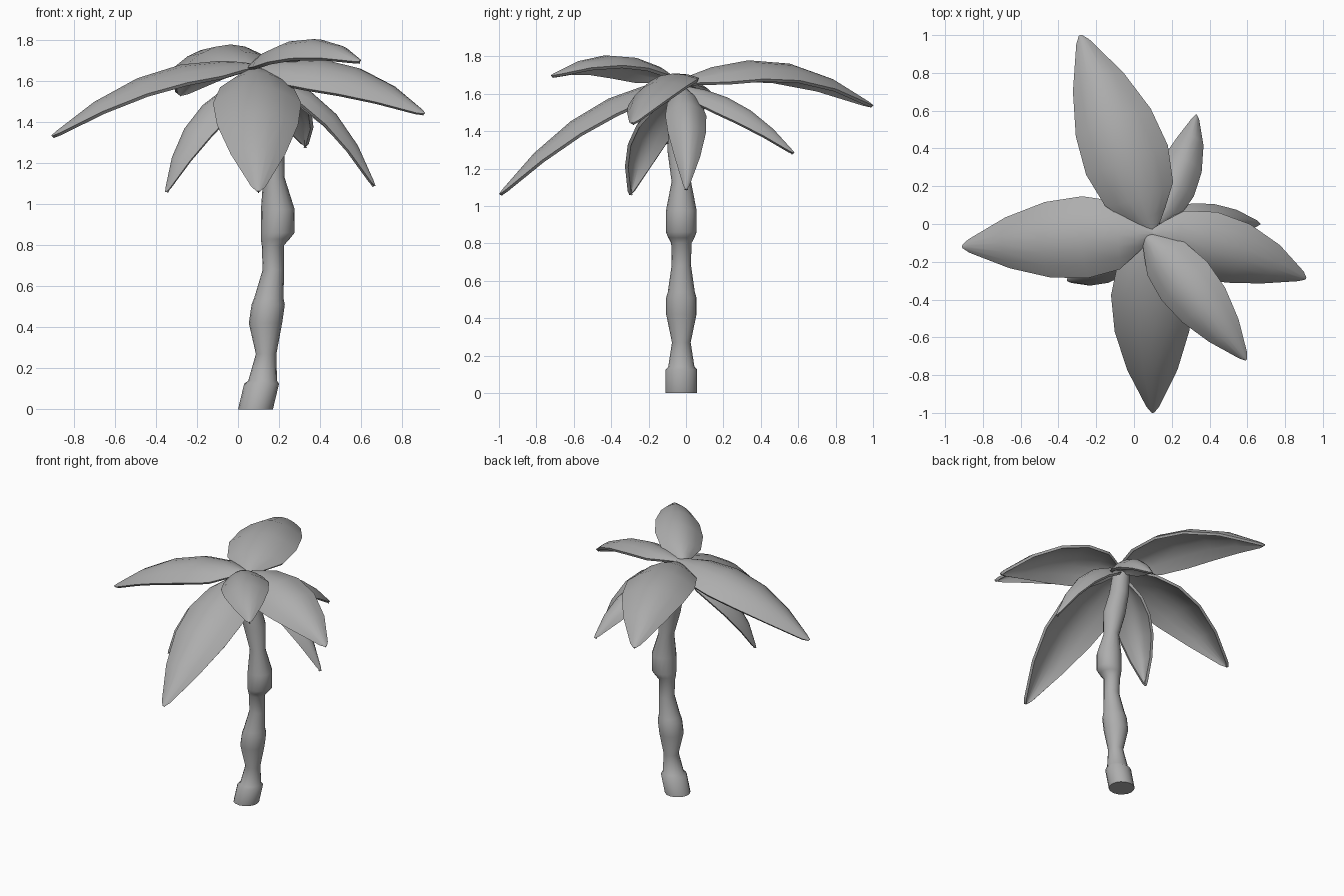
import bpy, bmesh, math
from mathutils import Vector, Matrix

if "Cube" in bpy.data.objects:
    bpy.data.objects.remove(bpy.data.objects["Cube"])

grey = bpy.data.materials.new("dark_grey")
grey.diffuse_color = (.42, .42, .42, 1)
grey.use_nodes = True
grey.node_tree.nodes["Principled BSDF"].inputs["Base Color"].default_value = grey.diffuse_color


def make_object(name, bm, angle):
    bmesh.ops.recalc_face_normals(bm, faces=bm.faces)
    mesh = bpy.data.meshes.new(name)
    bm.to_mesh(mesh)
    bm.free()
    mesh.materials.append(grey)
    obj = bpy.data.objects.new(name, mesh)
    bpy.context.collection.objects.link(obj)
    bpy.ops.object.select_all(action='DESELECT')
    obj.select_set(True)
    bpy.context.view_layer.objects.active = obj
    bpy.ops.object.shade_smooth_by_angle(angle=math.radians(angle))
    return obj


# Trunk: stacked bulging rings along a gentle bend (x, z, radius)
RINGS = [(.085, 0, .085), (.115, .125, .085), (.12, .14, .07), (.137, .27, .05),
         (.134, .42, .081), (.147, .51, .081), (.15, .54, .072), (.172, .68, .052),
         (.17, .8, .054), (.181, .83, .07), (.193, .86, .082), (.194, .975, .082),
         (.175, 1.13, .052), (.15, 1.3, .075), (.11, 1.46, .066), (.085, 1.66, .055)]
SIDES = 16
bm = bmesh.new()
loops = []
for x, z, r in RINGS:
    loops.append([bm.verts.new((x + r * math.cos(a), -.025 + r * math.sin(a), z))
                  for a in (2 * math.pi * i / SIDES for i in range(SIDES))])
for lo, hi in zip(loops, loops[1:]):
    for i in range(SIDES):
        j = (i + 1) % SIDES
        bm.faces.new((lo[i], lo[j], hi[j], hi[i]))
bm.faces.new(loops[0][::-1])
bm.faces.new(loops[-1])
make_object("trunk", bm, 65)

# Leaf outline: (position along spine, share of full width)
OUTLINE = [(0, .1), (.08, .46), (.18, .83), (.37, 1), (.58, .92), (.79, .62), (.975, .16), (1, .04)]
ACROSS = [-1, -.67, -.33, 0, .33, .67, 1]


def leaf(name, base, mid, tip, width, droop, roll=0):
    p0, m, p2 = Vector(base), Vector(mid), Vector(tip)
    p1 = 2 * m - (p0 + p2) / 2
    bm = bmesh.new()
    rows = []
    for t, share in OUTLINE:
        p = p0 * (1 - t) ** 2 + p1 * 2 * t * (1 - t) + p2 * t * t
        tangent = ((p1 - p0) * (1 - t) + (p2 - p1) * t).normalized()
        side = tangent.cross(Vector((0, 0, 1))).normalized()
        side = Matrix.Rotation(math.radians(roll), 3, tangent) @ side
        normal = side.cross(tangent)
        rows.append([bm.verts.new(p + side * u * share * width / 2
                                  - normal * droop * share * u * u) for u in ACROSS])
    for a, b in zip(rows, rows[1:]):
        for i in range(len(ACROSS) - 1):
            bm.faces.new((a[i], a[i + 1], b[i + 1], b[i]))
    bmesh.ops.recalc_face_normals(bm, faces=bm.faces)
    if sum(f.normal.z for f in bm.faces) < 0:
        bmesh.ops.reverse_faces(bm, faces=bm.faces)
    # Thin shell below the upper surface
    top = list(bm.faces)
    bm.normal_update()
    copy = bmesh.ops.duplicate(bm, geom=top)
    vmap = copy["vert_map"]
    rim = [e for e in bm.edges if e.is_boundary and e.link_faces[0] in top]
    shift = {v: v.normal * .018 for row in rows for v in row}
    for v, d in shift.items():
        vmap[v].co = v.co - d
    for e in rim:
        a, b = e.verts
        bm.faces.new((a, b, vmap[b], vmap[a]))
    make_object(name, bm, 40)


# Upper crown of long leaves
leaf("leaf_back", (.1, -.05, 1.66), (-.085, .47, 1.775), (-.285, 1.0, 1.54), .46, .10)
leaf("leaf_left", (.1, -.05, 1.68), (-.41, -.08, 1.645), (-.91, -.12, 1.335), .435, .09)
leaf("leaf_front", (.09, -.04, 1.67), (.095, -.54, 1.505), (.1, -1.0, 1.065), .43, .09)
leaf("leaf_front_right", (.05, -.05, 1.67), (.32, -.385, 1.805), (.595, -.72, 1.70), .32, .08, 8)
leaf("leaf_right", (.07, -.06, 1.67), (.5, -.165, 1.675), (.91, -.29, 1.445), .38, .08, 18)

# Lower crown of shorter hanging leaves
leaf("lower_leaf_right", (.09, -.02, 1.64), (.435, .005, 1.485), (.67, .0, 1.09), .22, .08)
leaf("lower_leaf_back", (.1, -.02, 1.64), (.25, .3, 1.54), (.33, .58, 1.285), .24, .08)
leaf("lower_leaf_left", (.07, -.04, 1.63), (-.215, -.22, 1.42), (-.355, -.3, 1.06), .26, .08)
